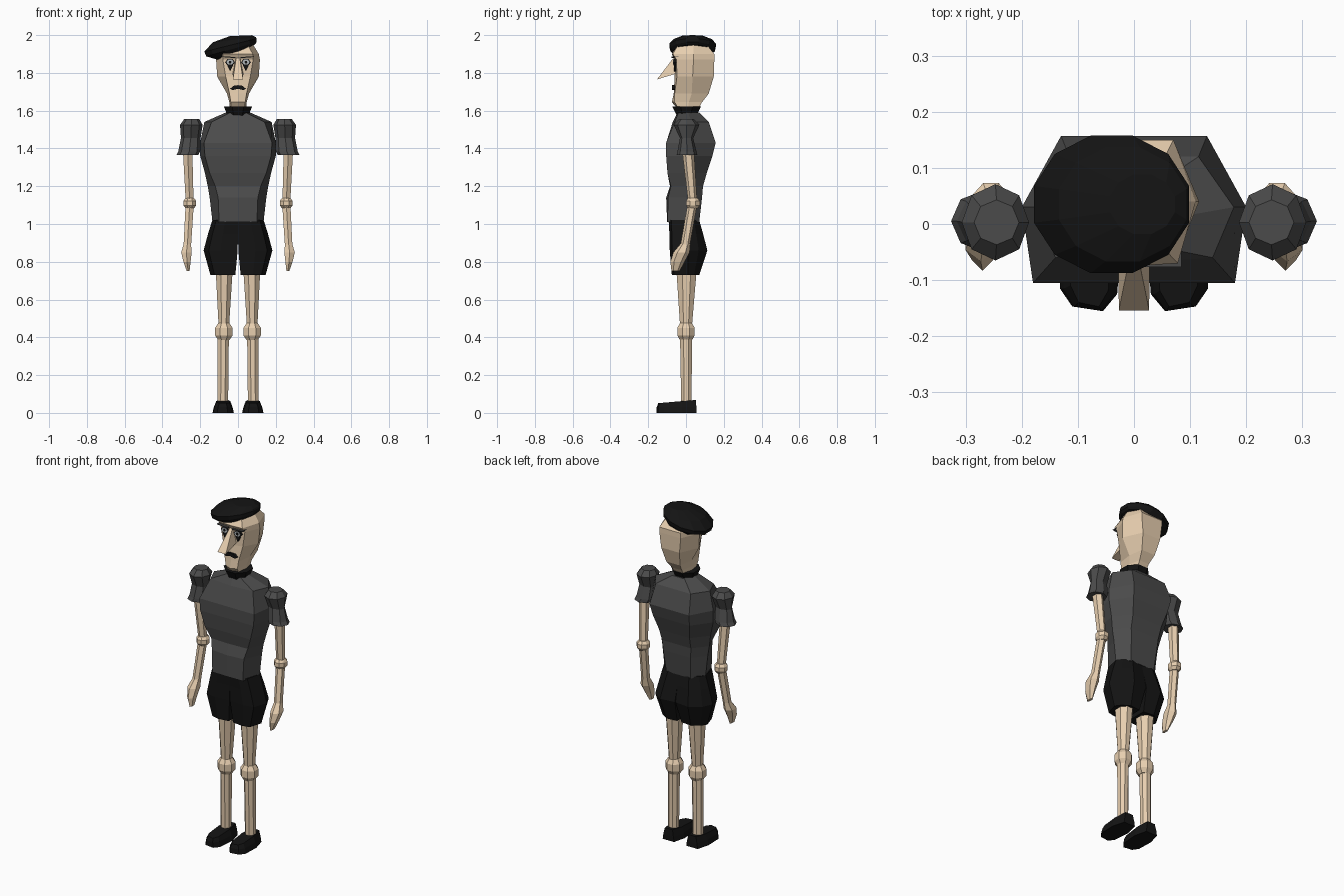
import bpy, bmesh
from math import cos, sin, pi


def material(name, r, g, b):
    m = bpy.data.materials.new(name)
    m.diffuse_color = (r, g, b, 1)
    return m


SKIN = material("skin", 0.80, 0.62, 0.43)
SHIRT = material("dark_grey", 0.07, 0.07, 0.07)
BLACK = material("black", 0.007, 0.007, 0.007)
PALE = material("pale_grey", 0.45, 0.48, 0.5)


def loft(name, rings, mat, mirror=False):
    """Skin a stack of equal-length point rings and cap both ends."""
    bm = bmesh.new()
    rows = [[bm.verts.new(p) for p in ring] for ring in rings]
    n = len(rows[0])
    for a, b in zip(rows, rows[1:]):
        for i in range(n):
            j = (i + 1) % n
            bm.faces.new((a[i], a[j], b[j], b[i]))
    bm.faces.new(rows[0][::-1])
    bm.faces.new(rows[-1])
    bmesh.ops.recalc_face_normals(bm, faces=bm.faces)
    me = bpy.data.meshes.new(name)
    bm.to_mesh(me)
    bm.free()
    me.materials.append(mat)
    ob = bpy.data.objects.new(name, me)
    bpy.context.collection.objects.link(ob)
    if mirror:
        ob.modifiers.new("mirror", "MIRROR").use_mirror_merge = False
    return ob


def oval(cx, cy, z, rx, ry, n=8, turn=0.5, slope=0):
    angles = [2 * pi * (i + turn) / n for i in range(n)]
    return [(cx + rx * cos(a), cy + ry * sin(a), z + slope * rx * cos(a)) for a in angles]


def body(z, xb, yb, xs, ys, xf, yf, yc):
    """Symmetric section: back corner, side corner, front corner, front centre."""
    half = [(xb, yb), (xs, ys), (xf, yf)]
    return ([(-x, y, z) for x, y in half] + [(0, yc, z)]
            + [(x, y, z) for x, y in half[::-1]])


def plate(name, pts, y0, y1, mat, mirror=True):
    return loft(name, [[(x, y, z) for x, z in pts] for y in (y0, y1)], mat, mirror)


def hexagon(cx, cz, rx, rz):
    return [(cx + rx * cos(i * pi / 3), cz + rz * sin(i * pi / 3)) for i in range(6)]


# torso
loft("shirt", [body(*r) for r in [
    (1.01, .08, .07, .135, .01, .10, -.098, -.10),
    (1.14, .09, .085, .15, .01, .105, -.095, -.105),
    (1.20, .095, .09, .16, .01, .12, -.08, -.085),
    (1.27, .10, .11, .175, .02, .15, -.098, -.095),
    (1.36, .12, .14, .20, .03, .175, -.105, -.105),
    (1.43, .13, .157, .20, .03, .18, -.105, -.105),
    (1.54, .115, .12, .178, .03, .14, -.06, -.07),
    (1.59, .04, .07, .065, .01, .04, -.04, -.045)]], SHIRT)

# collar
loft("collar", [oval(0, .005, 1.565, .062, .055), oval(0, .003, 1.585, .065, .062),
                oval(0, .003, 1.622, .081, .082)], BLACK)

# shorts, one half mirrored with a seam between the legs
def trouser(z, inner, outer, yf, yb):
    m = (inner + outer) / 2
    return [(inner, yb * .9, z), (m, yb, z), (outer * .85, yb * .6, z), (outer, .01, z),
            (outer * .85, yf * .85, z), (m, yf, z), (inner, yf * .9, z)]


loft("shorts", [trouser(1.02, 0, .136, -.092, .07), trouser(.95, 0, .158, -.088, .09),
                trouser(.86, .002, .182, -.086, .113), trouser(.73, .014, .146, -.075, .07)],
     BLACK, True)

# legs
loft("thigh", [oval(.073, .003, .78, .05, .06), oval(.075, 0, .46, .03, .034)], SKIN, True)
loft("knee", [oval(.075, 0, .385, .032, .034), oval(.075, 0, .41, .05, .05),
              oval(.075, 0, .45, .05, .05), oval(.075, 0, .475, .032, .034)], SKIN, True)
loft("shin", [oval(.078, 0, .40, .032, .034), oval(.08, .002, .06, .03, .03)], SKIN, True)

# shoes
sole = [(.04, .055), (.115, .055), (.135, -.02), (.132, -.115), (.11, -.147),
        (.055, -.155), (.03, -.125), (.022, -.02)]
loft("shoe", [[(x, y, 0) for x, y in sole],
              [(.077 + (x - .077) * .88, y, .03) for x, y in sole],
              [(.077 + (x - .077) * .66, y * .95, .064 + .08 * y) for x, y in sole]],
     BLACK, True)

# puffed sleeves
loft("sleeve", [oval(.268, .005, 1.365, .058, .055, turn=0), oval(.258, .005, 1.385, .058, .05, turn=0),
                oval(.25, .003, 1.455, .052, .035, turn=0), oval(.247, .003, 1.525, .06, .068, turn=0),
                oval(.245, .003, 1.555, .04, .04, turn=0)], SHIRT, True)

# arms
loft("upper_arm", [oval(.267, .01, 1.40, .029, .032, 6), oval(.256, .035, 1.12, .024, .024, 6)], SKIN, True)
loft("elbow", [oval(.255, .036, 1.082, .024, .026), oval(.255, .036, 1.098, .036, .04),
               oval(.255, .036, 1.122, .036, .04), oval(.255, .036, 1.138, .024, .026)], SKIN, True)
loft("forearm", [oval(.256, .033, 1.10, .025, .026, 6), oval(.268, -.004, .89, .023, .025, 6)], SKIN, True)
loft("hand", [oval(.268, -.003, .895, .022, .026, 6), oval(.273, -.024, .85, .032, .043, 6),
              oval(.27, -.045, .80, .022, .038, 6), oval(.264, -.055, .752, .009, .022, 6)], SKIN, True)

# head
loft("head", [body(*r) for r in [
    (1.60, .03, .06, .045, .01, .035, -.035, -.035),
    (1.645, .032, .085, .046, .015, .038, -.06, -.075),
    (1.69, .045, .12, .058, .03, .045, -.06, -.065),
    (1.78, .06, .147, .11, .035, .065, -.048, -.06),
    (1.87, .07, .15, .116, .04, .08, -.05, -.06),
    (1.90, .07, .15, .11, .04, .078, -.07, -.075),
    (1.95, .05, .11, .08, .04, .05, -.04, -.045)]], SKIN)
loft("nose", [[(-.028, -.04, 1.80), (.028, -.04, 1.80), (.027, -.154, 1.765), (-.027, -.154, 1.765)],
              [(-.012, -.045, 1.885), (.012, -.045, 1.885), (.010, -.07, 1.875), (-.010, -.07, 1.875)]], SKIN)

# face details
plate("eye_rim", hexagon(.042, 1.856, .026, .02), -.04, -.065, BLACK)
plate("eye", hexagon(.042, 1.857, .02, .015), -.04, -.068, PALE)
plate("pupil", hexagon(.042, 1.857, .008, .008), -.04, -.070, BLACK)
plate("brow", [(.014, 1.878), (.085, 1.884), (.085, 1.888), (.014, 1.884)], -.04, -.077, SHIRT)
plate("eye_paint", [(.027, 1.838), (.057, 1.838), (.042, 1.808)], -.04, -.064, BLACK)
plate("mouth", [(-.042, 1.716), (-.028, 1.709), (0, 1.716), (.028, 1.709), (.042, 1.716),
                (.022, 1.732), (0, 1.735), (-.022, 1.732)], -.04, -.073, BLACK, False)

# beret, tilted to one side
loft("beret", [oval(-.01, .035, 1.91, .103, .105, 12, slope=.4),
               oval(-.035, .035, 1.925, .138, .122, 12, slope=.28),
               oval(-.04, .035, 1.947, .143, .127, 12, slope=.25),
               oval(-.02, .035, 1.975, .118, .105, 12, slope=.12),
               oval(.015, .035, 1.997, .06, .055, 12, slope=.04)], BLACK)
